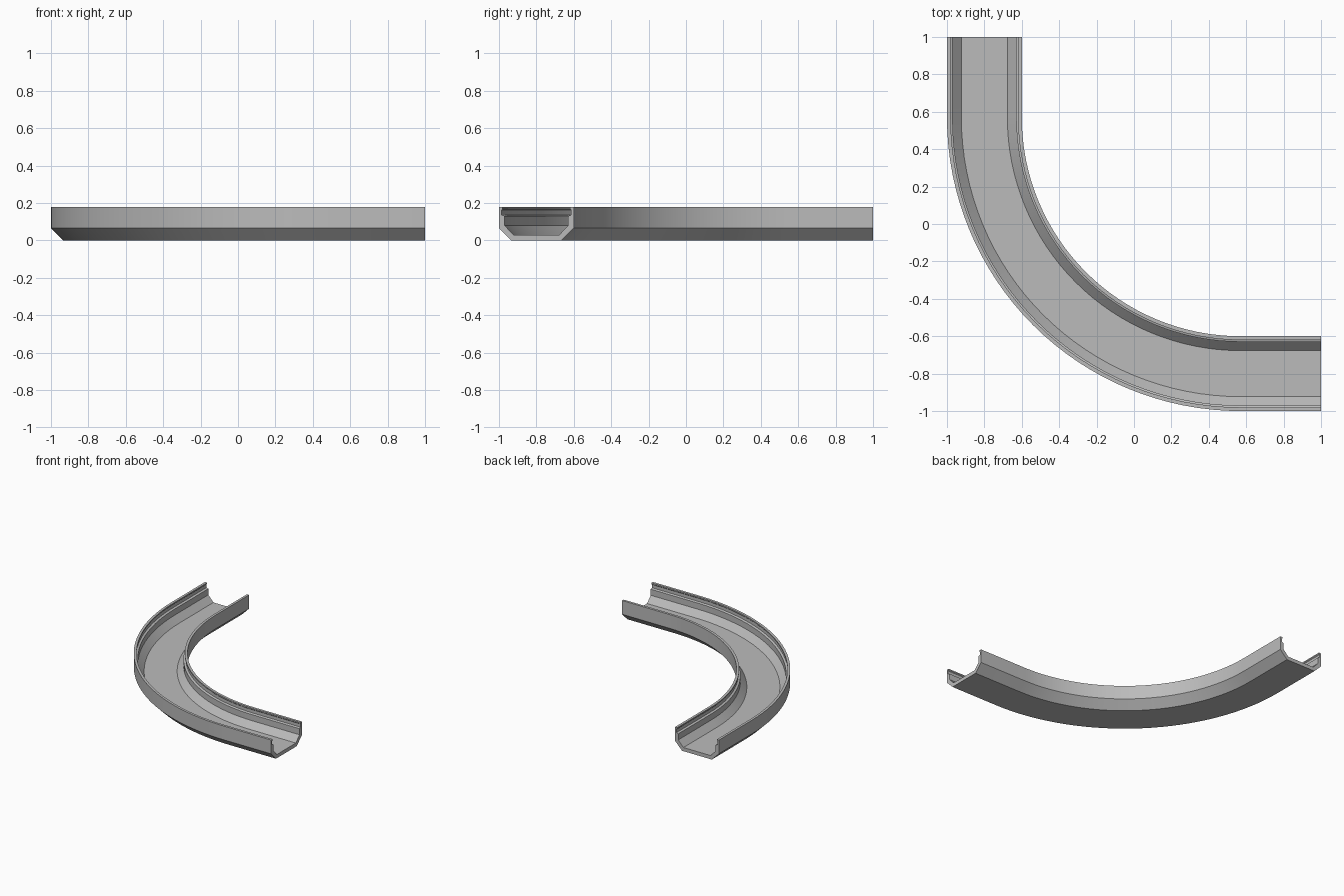
import bpy
import bmesh
from math import sin, cos, pi, radians

cube = bpy.data.objects.get("Cube")
if cube:
    bpy.data.objects.remove(cube)

# One flat grey for the whole channel
grey = bpy.data.materials.new("plain grey")
grey.use_nodes = True
colour = (0.5, 0.5, 0.5, 1)
grey.diffuse_color = colour
grey.node_tree.nodes["Principled BSDF"].inputs["Base Color"].default_value = colour

# Half cross-section (offset from centreline, height), from outside bottom to inside floor
half = [(0.135, 0), (0.2, 0.065), (0.2, 0.178), (0.18, 0.178), (0.18, 0.168),
        (0.186, 0.162), (0.186, 0.136), (0.17, 0.13), (0.17, 0.08), (0.123, 0.03)]
section = half + [(-o, z) for o, z in reversed(half)]

# Centreline: straight, quarter bend, straight; each entry is a point and its outward normal
CENTRE, END, LANE, STEPS = 0.57, 1.0, 0.8, 32
radius = CENTRE + LANE
path = [((-LANE, END), (-1, 0))]
for i in range(STEPS + 1):
    a = pi + i / STEPS * pi / 2
    n = (cos(a), sin(a))
    path.append(((CENTRE + radius * n[0], CENTRE + radius * n[1]), n))
path.append(((END, -LANE), (0, -1)))

# Sweep the section along the centreline and close both ends
bm = bmesh.new()
rings = [[bm.verts.new((p[0] + n[0] * o, p[1] + n[1] * o, z)) for o, z in section]
         for p, n in path]
count = len(section)
for a, b in zip(rings, rings[1:]):
    for i in range(count):
        j = (i + 1) % count
        bm.faces.new((a[i], a[j], b[j], b[i]))
bm.faces.new(rings[0])
bm.faces.new(rings[-1])
bmesh.ops.recalc_face_normals(bm, faces=bm.faces)

mesh = bpy.data.meshes.new("curved_channel")
bm.to_mesh(mesh)
bm.free()
mesh.materials.append(grey)
channel = bpy.data.objects.new("curved_channel", mesh)
bpy.context.collection.objects.link(channel)

# Smooth around the bend, crisp along the profile edges
bpy.ops.object.select_all(action="DESELECT")
channel.select_set(True)
bpy.context.view_layer.objects.active = channel
bpy.ops.object.shade_smooth_by_angle(angle=radians(20))
